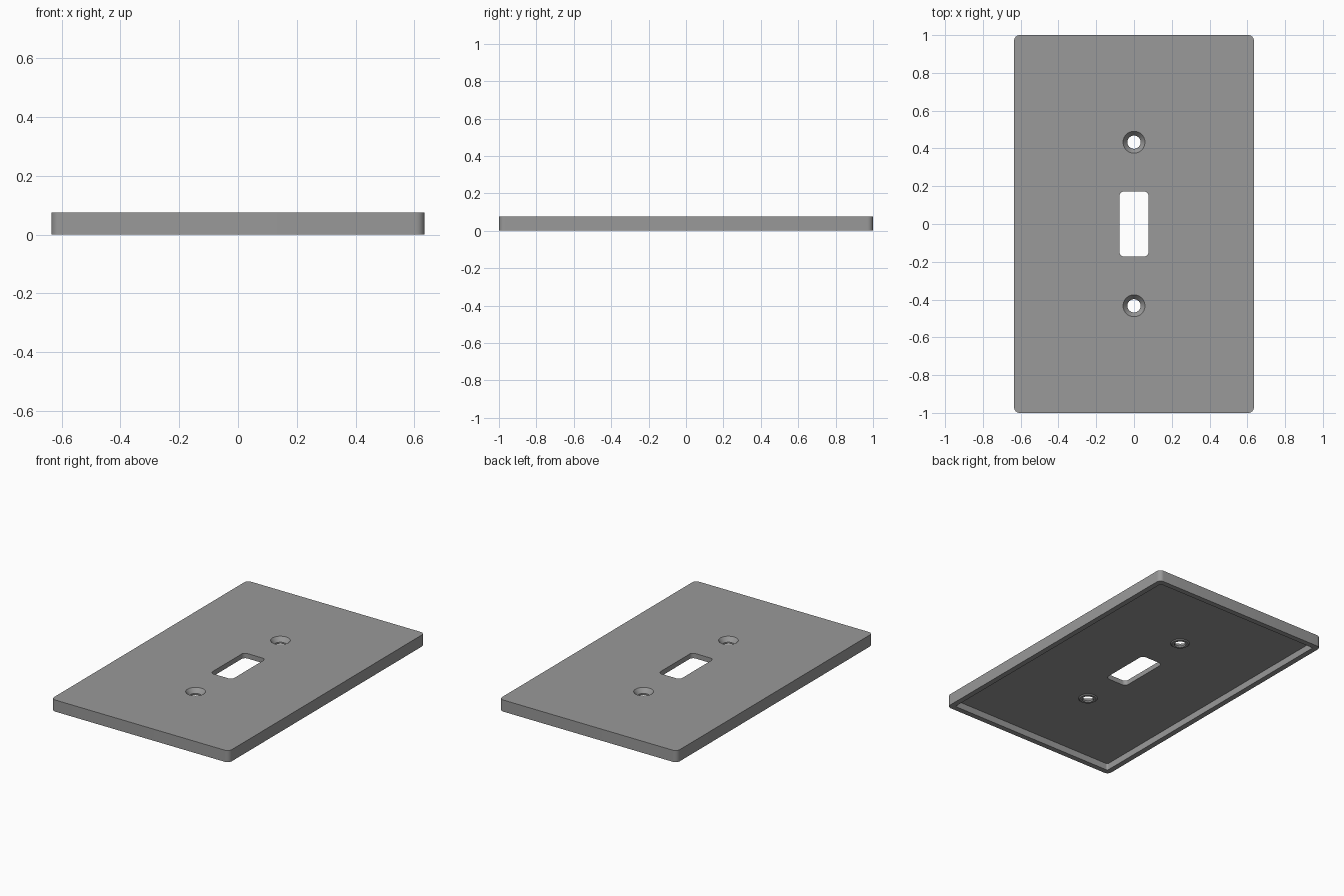
import bpy, bmesh, math

if "Cube" in bpy.data.objects:
    bpy.data.objects.remove(bpy.data.objects["Cube"])

W, L, H = 1.27, 2.0, 0.075      # overall plate size
WALL, FACE_Z = 0.035, 0.043     # rim thickness, underside height of the face
HOLE_Y = 0.433

grey = bpy.data.materials.new("grey")
grey.diffuse_color = (0.32, 0.32, 0.32, 1)
grey.use_nodes = True
grey.node_tree.nodes["Principled BSDF"].inputs["Base Color"].default_value = grey.diffuse_color


def loft(name, rings):
    """Closed solid through matching rings of 3D points."""
    bm = bmesh.new()
    loops = [[bm.verts.new(p) for p in ring] for ring in rings]
    n = len(loops[0])
    for a, b in zip(loops, loops[1:]):
        for i in range(n):
            j = (i + 1) % n
            bm.faces.new((a[i], a[j], b[j], b[i]))
    bm.faces.new(loops[0][::-1])
    bm.faces.new(loops[-1])
    bmesh.ops.recalc_face_normals(bm, faces=bm.faces)
    mesh = bpy.data.meshes.new(name)
    bm.to_mesh(mesh)
    bm.free()
    mesh.materials.append(grey)
    ob = bpy.data.objects.new(name, mesh)
    bpy.context.collection.objects.link(ob)
    return ob


def rounded_rect(w, l, r, z, steps=8):
    pts = []
    for k, (sx, sy) in enumerate(((1, 1), (-1, 1), (-1, -1), (1, -1))):
        for i in range(steps + 1):
            a = math.pi / 2 * (k + i / steps)
            pts.append((sx * (w / 2 - r) + r * math.cos(a),
                        sy * (l / 2 - r) + r * math.sin(a), z))
    return pts


def rounded_box(name, w, l, r, z0, z1):
    return loft(name, [rounded_rect(w, l, r, z) for z in (z0, z1)])


def turned(name, y, profile, n=40):
    return loft(name, [[(r * math.cos(math.tau * i / n),
                         y + r * math.sin(math.tau * i / n), z)
                        for i in range(n)] for r, z in profile])


def combine(target, tool, operation):
    mod = target.modifiers.new(operation.lower(), 'BOOLEAN')
    mod.operation, mod.solver, mod.object = operation, 'EXACT', tool
    bpy.ops.object.select_all(action='DESELECT')
    bpy.context.view_layer.objects.active = target
    target.select_set(True)
    bpy.ops.object.modifier_apply(modifier=mod.name)
    bpy.data.objects.remove(tool, do_unlink=True)


# Plate with a hollow back
plate = rounded_box("wall_plate", W, L, 0.03, 0, H)
combine(plate, rounded_box("recess", W - 2 * WALL, L - 2 * WALL, 0.012,
                           -0.05, FACE_Z), 'DIFFERENCE')

# Toggle slot
combine(plate, rounded_box("slot", 0.155, 0.345, 0.025, -0.05, 0.2), 'DIFFERENCE')

# Countersunk screw holes with a shallow collar underneath
for y in (-HOLE_Y, HOLE_Y):
    combine(plate, turned("collar", y, ((0.05, 0.037), (0.06, 0.045), (0.06, 0.06))),
            'UNION')
    combine(plate, turned("screw_hole", y, ((0.035, -0.05), (0.035, 0.047),
                                            (0.058, H), (0.058, 0.2))), 'DIFFERENCE')

bpy.ops.object.shade_smooth_by_angle(angle=math.radians(30))
